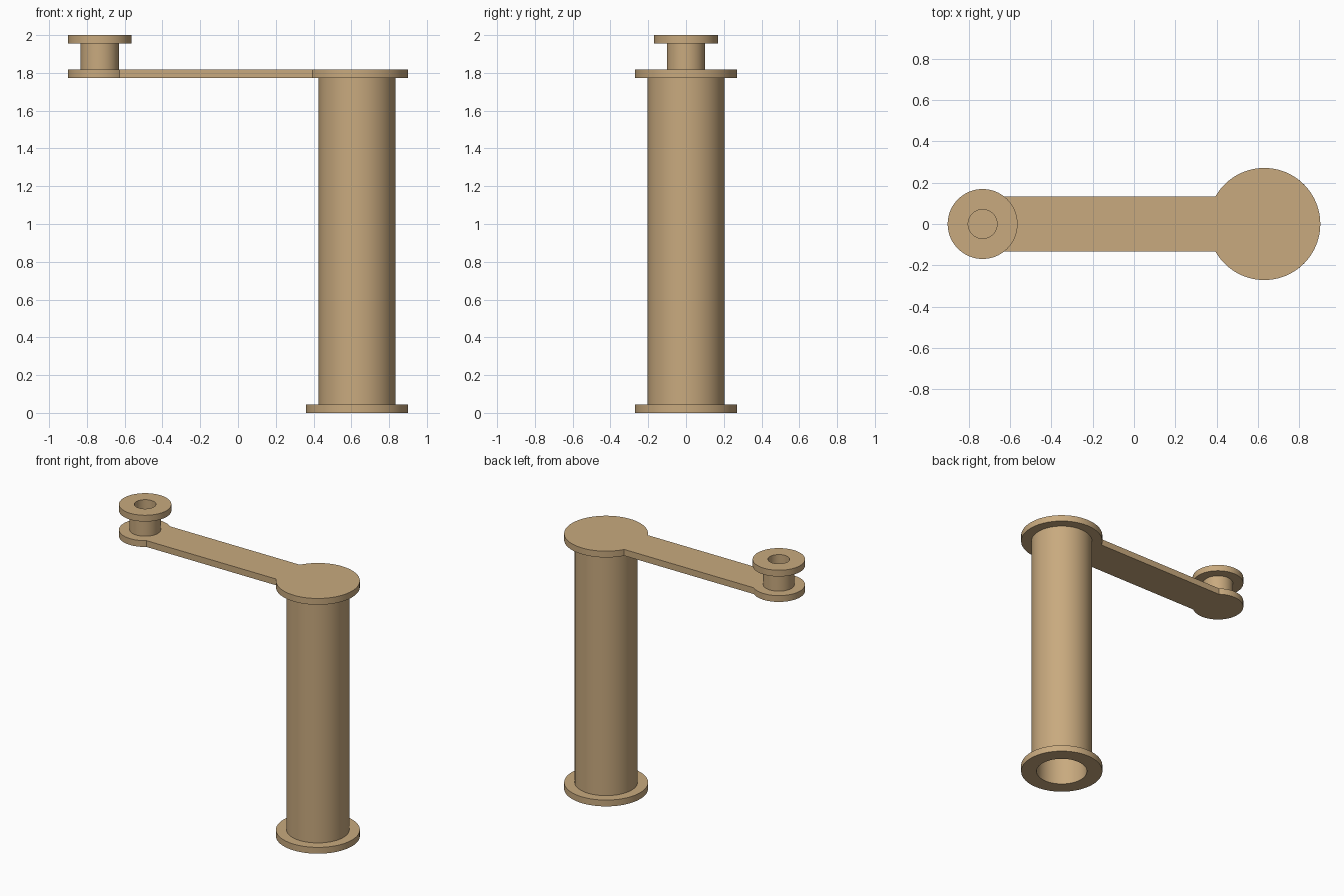
import bpy, bmesh, math

if "Cube" in bpy.data.objects:
    bpy.data.objects.remove(bpy.data.objects["Cube"])

SEG = 96
BIG_X, BIG_R = 0.63, 0.271       # large tube axis and flange radius
SMALL_X, SMALL_R = -0.732, 0.169  # small tube axis and flange radius
ARM_HALF = 0.133
PLATE_Z0, PLATE_Z1 = 1.774, 1.819

mat = bpy.data.materials.new("tan")
mat.diffuse_color = (0.58, 0.40, 0.21, 1)
mat.use_nodes = True
mat.node_tree.nodes["Principled BSDF"].inputs["Base Color"].default_value = mat.diffuse_color


def finish(name, bm, x=0.0):
    bmesh.ops.recalc_face_normals(bm, faces=bm.faces)
    mesh = bpy.data.meshes.new(name)
    bm.to_mesh(mesh)
    bm.free()
    obj = bpy.data.objects.new(name, mesh)
    obj.location.x = x
    bpy.context.collection.objects.link(obj)
    mesh.materials.append(mat)
    bpy.ops.object.select_all(action='DESELECT')
    obj.select_set(True)
    bpy.context.view_layer.objects.active = obj
    bpy.ops.object.shade_smooth_by_angle(angle=math.radians(30))
    return obj


def lathe(name, x, profile):
    """Revolve a closed (radius, z) profile around a vertical axis at x."""
    bm = bmesh.new()
    rings = []
    for i in range(SEG):
        a = 2 * math.pi * i / SEG
        rings.append([bm.verts.new((r * math.cos(a), r * math.sin(a), z)) for r, z in profile])
    n = len(profile)
    for i in range(SEG):
        p, q = rings[i], rings[(i + 1) % SEG]
        for j in range(n):
            k = (j + 1) % n
            bm.faces.new((p[j], q[j], q[k], p[k]))
    return finish(name, bm, x)


def arc(cx, r, start, end, steps):
    return [(cx + r * math.cos(start + (end - start) * i / steps),
             r * math.sin(start + (end - start) * i / steps)) for i in range(steps + 1)]


# Large hollow post with a foot flange, its top sunk slightly into the plate
lathe("post", BIG_X, [(0.168, 0), (BIG_R, 0), (BIG_R, 0.045), (0.203, 0.045),
                      (0.203, PLATE_Z0 + 0.01), (0.168, PLATE_Z0 + 0.01)])

# Small hollow knob with a top flange, its base sunk slightly into the plate
lathe("knob", SMALL_X, [(0.07, PLATE_Z1 - 0.01), (0.101, PLATE_Z1 - 0.01), (0.101, 1.955),
                        (SMALL_R, 1.955), (SMALL_R, 2.0), (0.07, 2.0)])

# Flat arm: two round ends joined by a straight bar
big = math.pi - math.asin(ARM_HALF / BIG_R)
small = math.asin(ARM_HALF / SMALL_R)
outline = arc(BIG_X, BIG_R, -big, big, 80) + arc(SMALL_X, SMALL_R, small, 2 * math.pi - small, 70)
bm = bmesh.new()
base = bm.faces.new([bm.verts.new((x, y, PLATE_Z0)) for x, y in outline])
ext = bmesh.ops.extrude_face_region(bm, geom=[base], use_keep_orig=True)
bmesh.ops.translate(bm, vec=(0, 0, PLATE_Z1 - PLATE_Z0),
                    verts=[v for v in ext["geom"] if isinstance(v, bmesh.types.BMVert)])
finish("arm_plate", bm)
